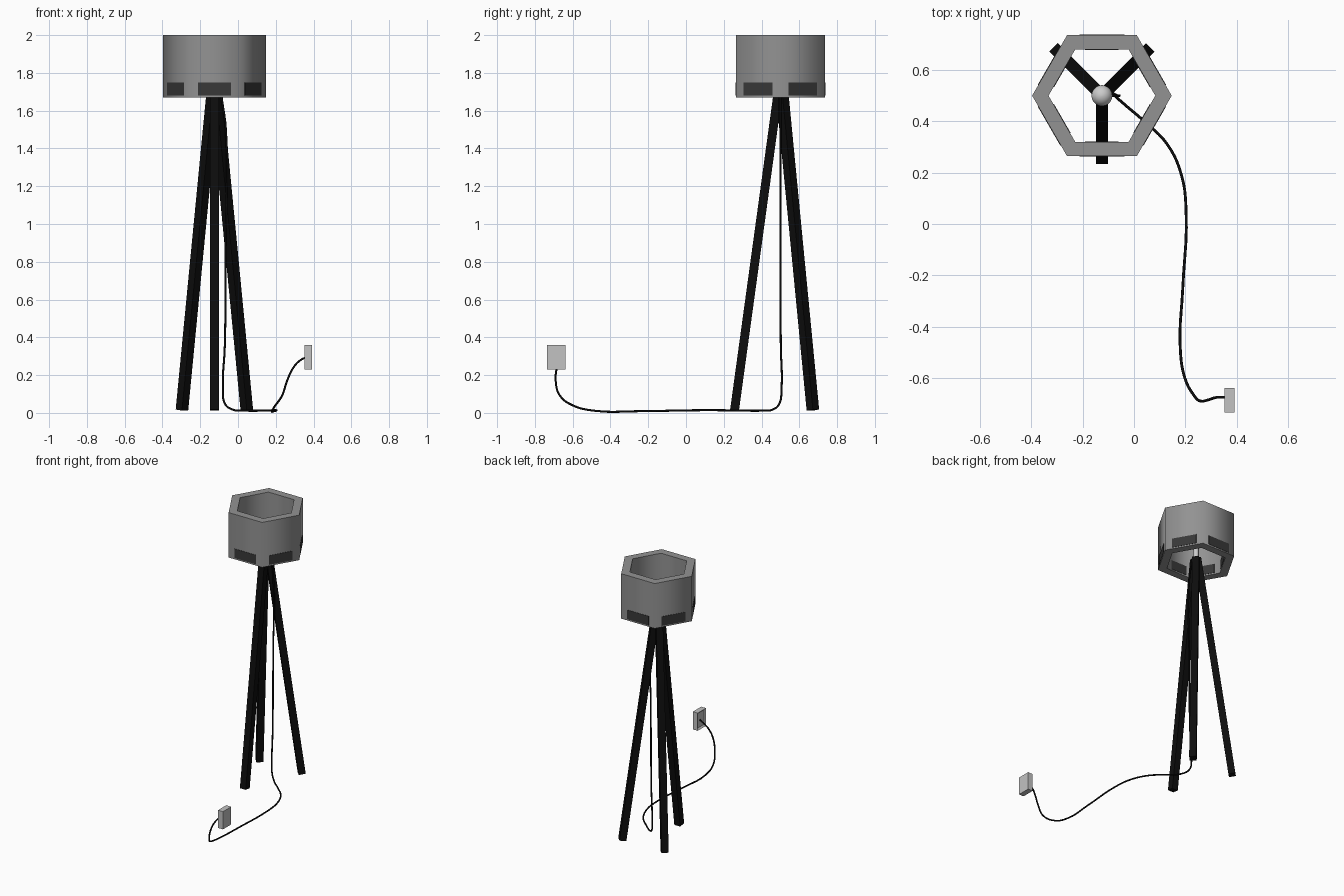
import bpy, bmesh, math
from mathutils import Vector, Matrix

if "Cube" in bpy.data.objects:
    bpy.data.objects.remove(bpy.data.objects["Cube"])

CX, CY = -0.125, 0.5


def mat(name, v):
    m = bpy.data.materials.new(name)
    m.diffuse_color = (v, v, v, 1)
    m.use_nodes = True
    m.node_tree.nodes["Principled BSDF"].inputs["Base Color"].default_value = m.diffuse_color
    return m


BLACK = mat("black", 0.004)
GREY = mat("shade grey", 0.29)
DARK = mat("dark grey", 0.04)
LIGHT = mat("light grey", 0.54)
WHITE = mat("bulb grey", 0.6)


def finish(name, bm, material, smooth=None):
    bmesh.ops.recalc_face_normals(bm, faces=bm.faces)
    me = bpy.data.meshes.new(name)
    bm.to_mesh(me)
    bm.free()
    me.materials.append(material)
    ob = bpy.data.objects.new(name, me)
    bpy.context.collection.objects.link(ob)
    if smooth:
        bpy.ops.object.select_all(action='DESELECT')
        ob.select_set(True)
        bpy.context.view_layer.objects.active = ob
        bpy.ops.object.shade_smooth_by_angle(angle=math.radians(smooth))
    return ob


def lathe(name, profile, n, material, closed=False, smooth=None):
    """Revolve (radius, z) points around the lamp axis."""
    bm = bmesh.new()
    rings = []
    for r, z in profile:
        rings.append([bm.verts.new((CX + r * math.cos(math.tau * i / n),
                                    CY + r * math.sin(math.tau * i / n), z)) for i in range(n)])
    pairs = list(zip(rings, rings[1:]))
    if closed:
        pairs.append((rings[-1], rings[0]))
    else:
        bm.faces.new(rings[0])
        bm.faces.new(rings[-1])
    for a, b in pairs:
        for i in range(n):
            j = (i + 1) % n
            bm.faces.new((a[i], a[j], b[j], b[i]))
    return finish(name, bm, material, smooth)


# Hexagonal shade, an open tube
lathe("lamp_shade", [(0.272, 1.67), (0.272, 2.0), (0.208, 2.0), (0.208, 1.67)], 6,
      GREY, closed=True, smooth=65)

# Dark patches low on each wall, outside and inside
for k in range(6):
    a = math.radians(30 + 60 * k)
    for label, dist, width in (("outer", 0.2357, 0.175), ("inner", 0.1800, 0.13)):
        bm = bmesh.new()
        bmesh.ops.create_cube(bm, size=1, matrix=Matrix.Translation((CX, CY, 1.714))
                              @ Matrix.Rotation(a, 4, 'Z')
                              @ Matrix.Translation((dist, 0, 0))
                              @ Matrix.Diagonal((0.004, width, 0.068, 1)))
        finish(f"{label}_patch_{k + 1}", bm, DARK)

# Bulb with neck
bulb = [(0.018, 1.69), (0.018, 1.79)]
bulb += [(0.041 * math.sin(t), 1.85 - 0.041 * math.cos(t))
         for t in [math.radians(25 + 15 * i) for i in range(11)]]
lathe("bulb", bulb, 20, WHITE, smooth=40)

# Three square legs
for name, deg in (("front_leg", -90), ("back_left_leg", 135), ("back_right_leg", 45)):
    a = math.radians(deg)
    d = Vector((math.cos(a), math.sin(a), 0))
    foot = Vector((CX, CY, 0.015)) + d * 0.243
    top = Vector((CX, CY, 1.70)) + d * 0.012
    z = (top - foot).normalized()
    y = z.cross(d).normalized()
    x = y.cross(z)
    rot = Matrix((x, y, z)).transposed().to_4x4()
    bm = bmesh.new()
    bmesh.ops.create_cube(bm, size=1, matrix=Matrix.Translation((foot + top) / 2) @ rot
                          @ Matrix.Diagonal((0.047, 0.047, (top - foot).length, 1)))
    finish(name, bm, BLACK)

# Power cord
path = [(-0.09, 0.5, 1.69), (-0.064, 0.5, 1.5), (-0.065, 0.5, 0.9), (-0.07, 0.502, 0.35),
        (-0.08, 0.506, 0.13), (-0.07, 0.495, 0.05), (-0.03, 0.46, 0.018),
        (0.04, 0.40, 0.012), (0.13, 0.31, 0.012), (0.185, 0.19, 0.014), (0.203, 0.05, 0.014),
        (0.19, -0.25, 0.009), (0.18, -0.48, 0.011), (0.198, -0.60, 0.04),
        (0.235, -0.67, 0.095), (0.26, -0.69, 0.17), (0.29, -0.685, 0.235),
        (0.325, -0.675, 0.275), (0.36, -0.675, 0.295)]
cu = bpy.data.curves.new("power_cord", 'CURVE')
cu.dimensions = '3D'
cu.bevel_depth = 0.0055
cu.bevel_resolution = 2
cu.resolution_u = 5
cu.use_fill_caps = True
sp = cu.splines.new('BEZIER')
sp.bezier_points.add(len(path) - 1)
for p, co in zip(sp.bezier_points, path):
    p.co = co
    p.handle_left_type = p.handle_right_type = 'AUTO'
cu.materials.append(BLACK)
cord = bpy.data.objects.new("power_cord", cu)
bpy.context.collection.objects.link(cord)

# Wall outlet with a recessed panel towards the cord
bm = bmesh.new()
bmesh.ops.create_cube(bm, size=1, matrix=Matrix.Translation((0.372, -0.687, 0.295))
                      @ Matrix.Diagonal((0.04, 0.096, 0.13, 1)))
bm.normal_update()
panel = [f for f in bm.faces if f.normal.x < -0.9]
bmesh.ops.inset_region(bm, faces=panel, thickness=0.016)
bmesh.ops.translate(bm, verts=panel[0].verts, vec=(0.01, 0, 0))
finish("wall_outlet", bm, LIGHT)
